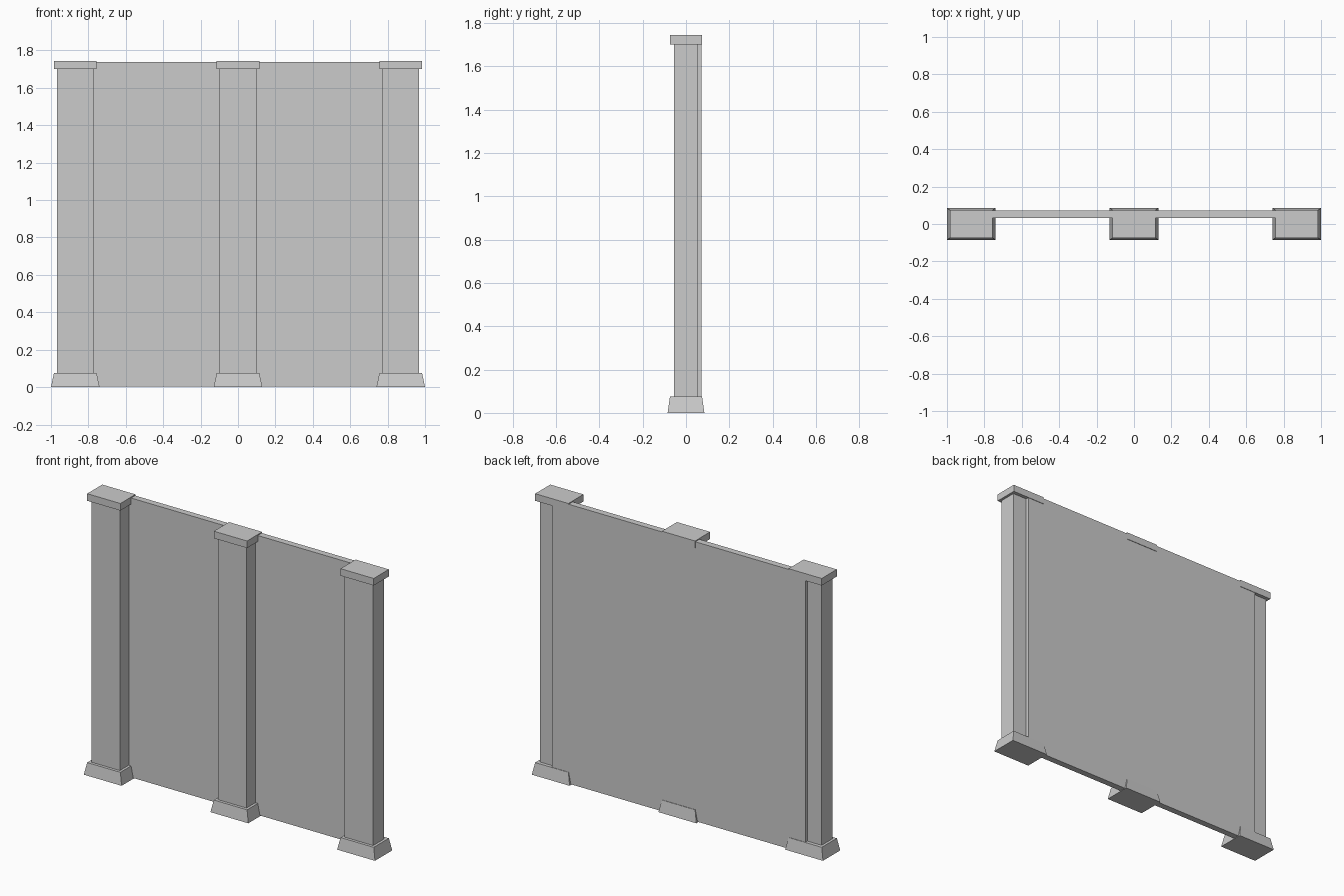
import bpy, bmesh

if "Cube" in bpy.data.objects:
    bpy.data.objects.remove(bpy.data.objects["Cube"])


def tapered_box(name, cx, z0, z1, bottom, top):
    """Box between two heights; bottom and top are (half_width, y_min, y_max)."""
    bm = bmesh.new()
    rings = []
    for z, (hw, y0, y1) in ((z0, bottom), (z1, top)):
        rings.append([bm.verts.new((cx + x, y, z))
                      for x, y in ((-hw, y0), (hw, y0), (hw, y1), (-hw, y1))])
    low, high = rings
    bm.faces.new(low[::-1])
    bm.faces.new(high)
    for i in range(4):
        j = (i + 1) % 4
        bm.faces.new((low[i], low[j], high[j], high[i]))
    mesh = bpy.data.meshes.new(name)
    bm.to_mesh(mesh)
    bm.free()
    obj = bpy.data.objects.new(name, mesh)
    bpy.context.collection.objects.link(obj)
    return obj


CAP = (0.114, -0.074, 0.074)
SHAFT = (0.098, -0.056, 0.052)
FOOT = (0.13, -0.085, 0.085)
PANEL = (0.87, 0.031, 0.071)

# Three pillars: flared foot, plain shaft, flat cap
for side, cx in (("left", -0.87), ("middle", 0.0), ("right", 0.87)):
    tapered_box(side + "_pillar_foot", cx, 0.0, 0.075, FOOT, CAP)
    tapered_box(side + "_pillar_shaft", cx, 0.075, 1.70, SHAFT, SHAFT)
    tapered_box(side + "_pillar_cap", cx, 1.70, 1.744, CAP, CAP)

# Thin wall panel running behind the pillars
tapered_box("wall_panel", 0.0, 0.004, 1.738, PANEL, PANEL)
